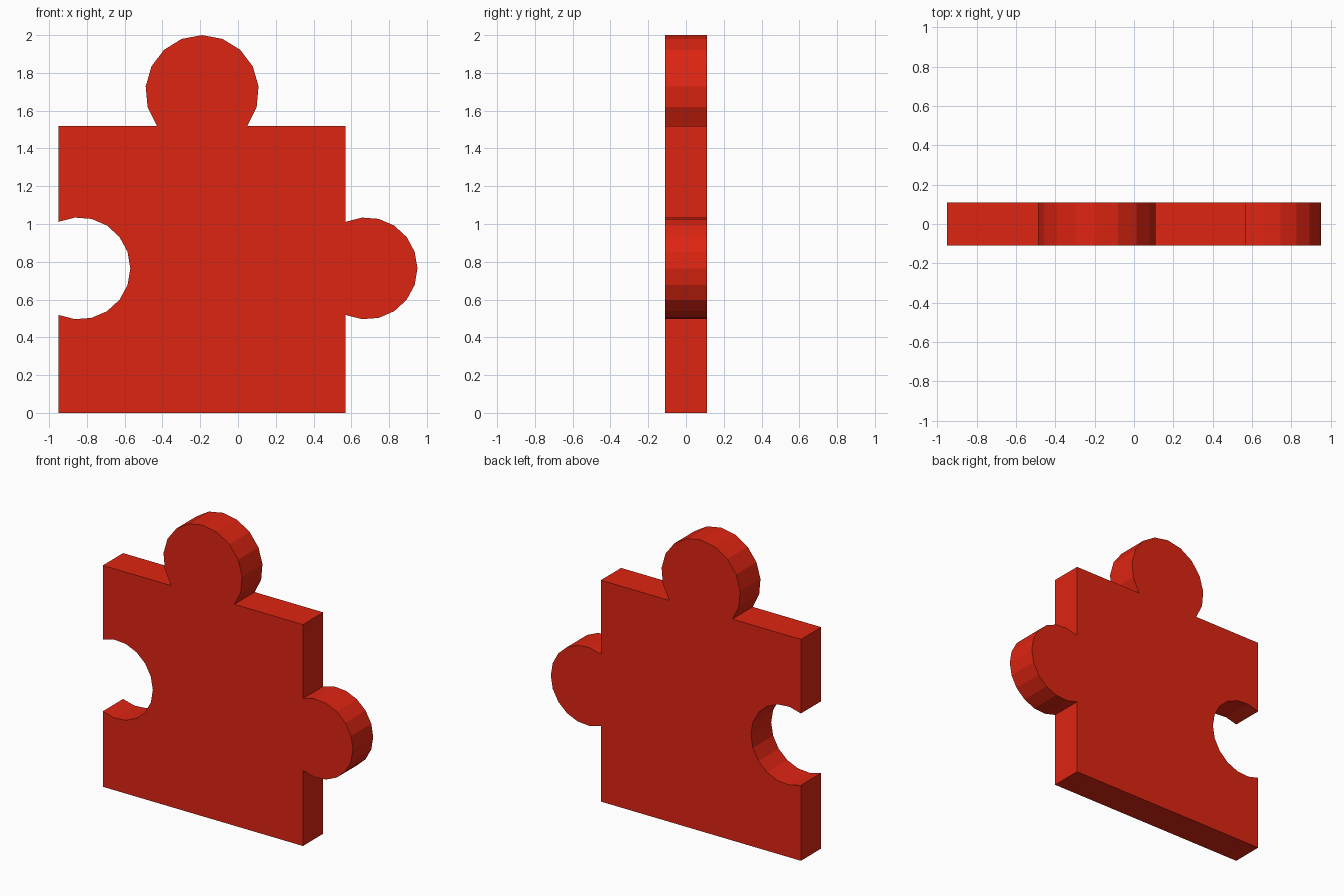
import bpy, bmesh
from math import sin, cos, acos, asin, pi

if "Cube" in bpy.data.objects:
    bpy.data.objects.remove(bpy.data.objects["Cube"])

LEFT, RIGHT, TOP, HALF_DEPTH = -0.95, 0.57, 1.52, 0.11
SEGMENTS = 12


def arc(cx, cz, r, start, end):
    """Points along a circular arc, both ends included."""
    return [(cx + r * cos(start + (end - start) * i / SEGMENTS),
             cz + r * sin(start + (end - start) * i / SEGMENTS))
            for i in range(SEGMENTS + 1)]


# Right tab, and the matching socket one body width to the left
tab_x, tab_z, tab_r = 0.68, 0.765, 0.27
a = acos((RIGHT - tab_x) / tab_r)
right_tab = arc(tab_x, tab_z, tab_r, -a, a)
left_socket = [(x - (RIGHT - LEFT), z) for x, z in reversed(right_tab)]

# Larger top tab
knob_z, knob_r = 1.70, 0.30
b = asin((TOP - knob_z) / knob_r)
top_tab = arc((LEFT + RIGHT) / 2, knob_z, knob_r, b, pi - b)

# Outline, counter-clockwise as seen from the front
outline = ([(LEFT, 0), (RIGHT, 0)] + right_tab + [(RIGHT, TOP)]
           + top_tab + [(LEFT, TOP)] + left_socket)

# Extrude the outline through the thickness
bm = bmesh.new()
face = bm.faces.new([bm.verts.new((x, -HALF_DEPTH, z)) for x, z in outline])
ext = bmesh.ops.extrude_face_region(bm, geom=[face], use_keep_orig=True)
back = [v for v in ext["geom"] if isinstance(v, bmesh.types.BMVert)]
bmesh.ops.translate(bm, verts=back, vec=(0, 2 * HALF_DEPTH, 0))
bmesh.ops.recalc_face_normals(bm, faces=bm.faces)
mesh = bpy.data.meshes.new("puzzle_piece")
bm.to_mesh(mesh)
bm.free()

# Red finish
red = bpy.data.materials.new("red")
red.diffuse_color = (0.73, 0.018, 0.006, 1)
red.use_nodes = True
red.node_tree.nodes["Principled BSDF"].inputs["Base Color"].default_value = red.diffuse_color
mesh.materials.append(red)
bpy.context.collection.objects.link(bpy.data.objects.new("puzzle_piece", mesh))
